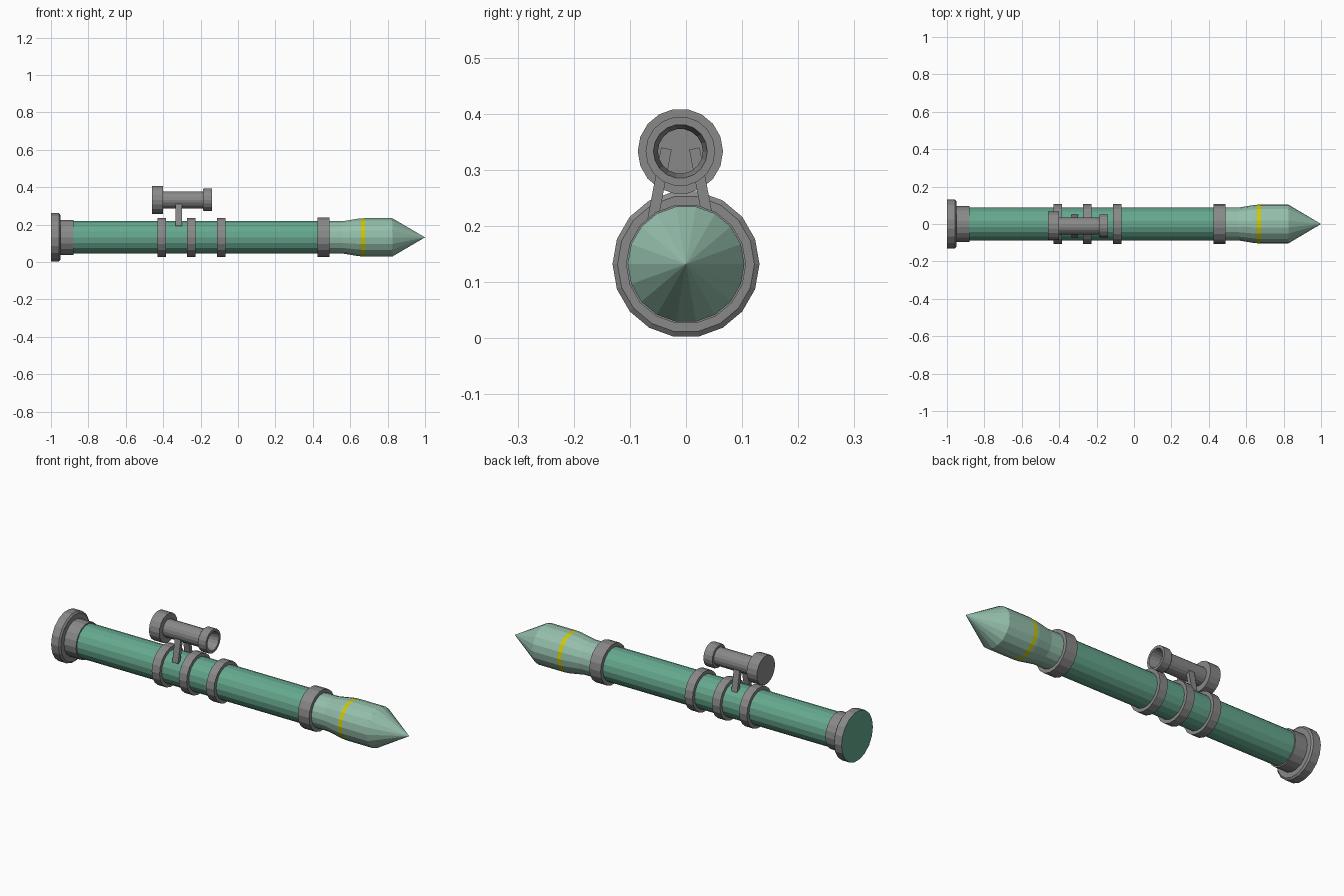
import bpy
import bmesh
from math import cos, sin, radians
from mathutils import Matrix, Vector

if "Cube" in bpy.data.objects:
    bpy.data.objects.remove(bpy.data.objects["Cube"])

SIDES = 18
AXIS = (0, 0.132)           # y, z of the main tube
SCOPE_AXIS = (-0.01, 0.333)  # y, z of the sight


def material(name, rgb):
    m = bpy.data.materials.new(name)
    m.use_nodes = True
    m.diffuse_color = (*rgb, 1)
    m.node_tree.nodes["Principled BSDF"].inputs["Base Color"].default_value = (*rgb, 1)
    return m


GREEN = material("tube green", (0.13, 0.39, 0.27))
PALE = material("pale green", (0.30, 0.52, 0.41))
GREY = material("metal grey", (0.25, 0.25, 0.25))
YELLOW = material("band yellow", (0.62, 0.58, 0.0))


def finish(name, bm, mats):
    bmesh.ops.recalc_face_normals(bm, faces=bm.faces)
    mesh = bpy.data.meshes.new(name)
    bm.to_mesh(mesh)
    bm.free()
    for m in mats:
        mesh.materials.append(m)
    obj = bpy.data.objects.new(name, mesh)
    bpy.context.collection.objects.link(obj)
    return obj


def lathe(name, profile, mats, axis=AXIS, paint=None):
    """Spin (x, radius) points round an axis along x; paint maps segment to slot."""
    bm = bmesh.new()
    rings = []
    for x, r in profile:
        count = SIDES if r > 0 else 1
        rings.append([bm.verts.new((x, axis[0] + r * cos(radians(360 * i / SIDES)),
                                    axis[1] + r * sin(radians(360 * i / SIDES))))
                      for i in range(count)])
    for s, (a, b) in enumerate(zip(rings, rings[1:])):
        for i in range(SIDES):
            j = (i + 1) % SIDES
            corners = [a[i % len(a)], a[j % len(a)], b[j % len(b)], b[i % len(b)]]
            face = bm.faces.new(list(dict.fromkeys(corners)))
            face.material_index = (paint or {}).get(s, 0)
    return finish(name, bm, mats)


def ring(name, x0, x1, r):
    return lathe(name, [(x0, 0), (x0, r), (x1, r), (x1, 0)], [GREY])


# Main tube
lathe("launch_tube", [(-0.9, 0), (-0.9, 0.088), (0.46, 0.088), (0.46, 0)], [GREEN])

# Rear flange with a green end disc, and the collar in front of it
lathe("rear_flange", [(-1, 0), (-1, 0.131), (-0.957, 0.131), (-0.95, 0.122), (-0.95, 0)],
      [GREY, GREEN], paint={0: 1})
ring("rear_collar", -0.955, -0.88, 0.095)

# Clamping rings
for label, x in (("rear", -0.43), ("middle", -0.272), ("front", -0.112)):
    ring(label + "_clamp_ring", x, x + 0.046, 0.106)
ring("muzzle_ring", 0.424, 0.49, 0.107)

# Warhead with a painted band
lathe("warhead", [(0.45, 0), (0.45, 0.088), (0.56, 0.088), (0.645, 0.102), (0.658, 0.103),
                  (0.678, 0.104), (0.825, 0.104), (1, 0)],
      [PALE, YELLOW], paint={4: 1})

# Sight: hollow from the front, closed at the rear
lathe("sight", [(-0.46, 0), (-0.46, 0.076), (-0.4, 0.076), (-0.4, 0.046), (-0.187, 0.046),
                (-0.187, 0.058), (-0.18, 0.062), (-0.138, 0.062), (-0.138, 0.048),
                (-0.19, 0.04), (-0.42, 0.04), (-0.42, 0)], [GREY], axis=SCOPE_AXIS)

# Two leaning struts holding the sight
for label, side in (("left", 1), ("right", -1)):
    foot = Vector((-0.317, SCOPE_AXIS[0] + side * 0.053, 0.192))
    head = Vector((-0.317, SCOPE_AXIS[0] + side * 0.025, 0.338))
    lean = head - foot
    bm = bmesh.new()
    bmesh.ops.create_cube(bm, size=1)
    turn = Vector((0, 0, 1)).rotation_difference(lean).to_matrix().to_4x4()
    bm.transform(Matrix.Translation((foot + head) / 2) @ turn
                 @ Matrix.Diagonal((0.034, 0.019, lean.length, 1)))
    finish(label + "_sight_strut", bm, [GREY])
